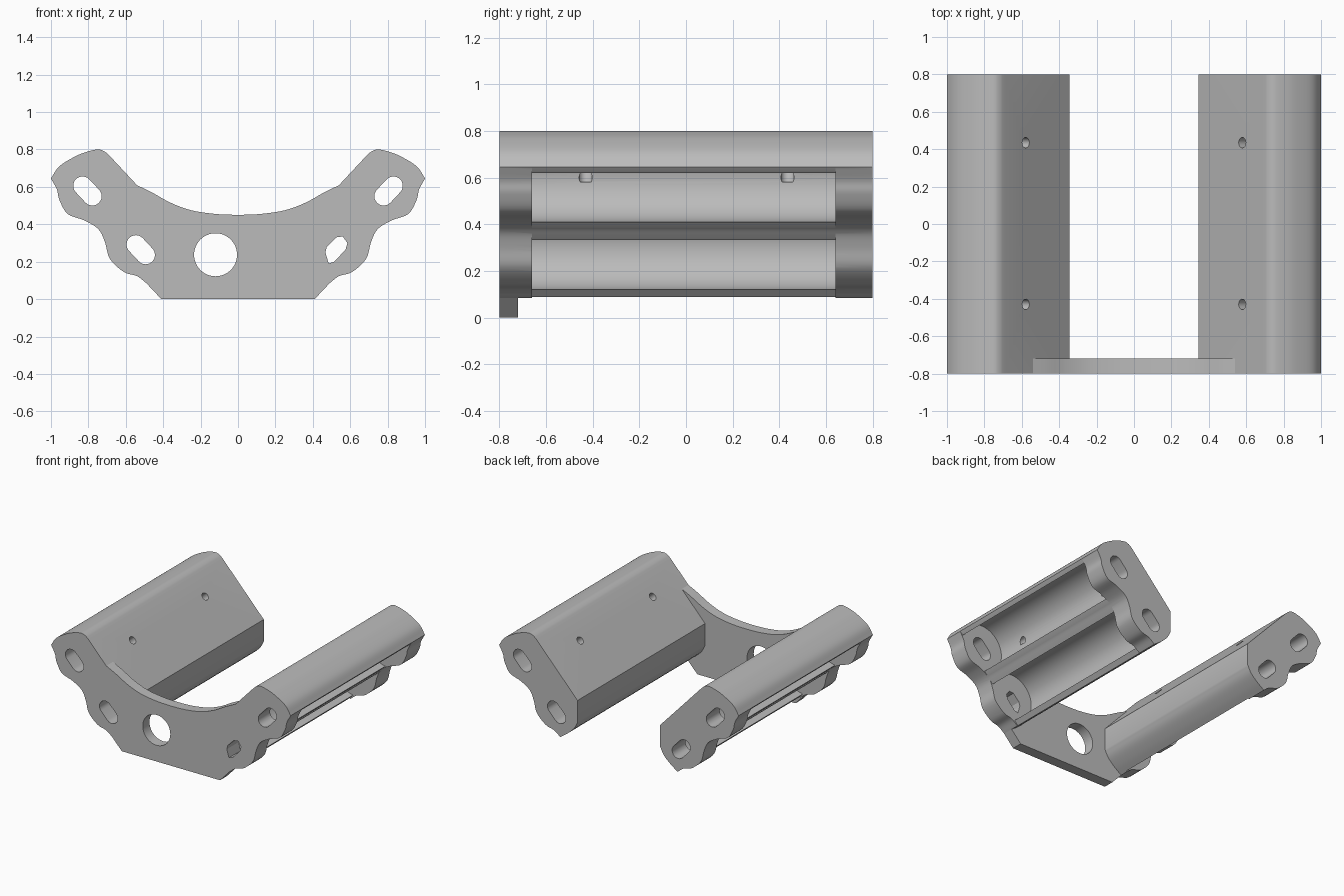
import bpy, bmesh, math
from mathutils import Vector

if "Cube" in bpy.data.objects:
    bpy.data.objects.remove(bpy.data.objects["Cube"])

grey = bpy.data.materials.new("plain grey")
grey.use_nodes = True
grey.diffuse_color = (0.5, 0.5, 0.5, 1)
grey.node_tree.nodes["Principled BSDF"].inputs["Base Color"].default_value = (0.5, 0.5, 0.5, 1)


def smooth(pts, steps=5):
    """Rounded path through a few points."""
    p = [Vector(q) for q in pts]
    p = [2 * p[0] - p[1]] + p + [2 * p[-1] - p[-2]]
    out = []
    for a, b, c, d in zip(p, p[1:], p[2:], p[3:]):
        for i in range(steps):
            t = i / steps
            out.append((2 * b + (c - a) * t + (2 * a - 5 * b + 4 * c - d) * t * t
                        + (3 * b - a - 3 * c + d) * t ** 3) / 2)
    return [tuple(v) for v in out] + [tuple(pts[-1])]


def prism(name, outline, y0, y1, side=1):
    """Extrude an x-z outline along y."""
    bm = bmesh.new()
    face = bm.faces.new([bm.verts.new((side * x, y0, z)) for x, z in outline])
    new = bmesh.ops.extrude_face_region(bm, geom=[face])["geom"]
    bmesh.ops.translate(bm, vec=(0, y1 - y0, 0),
                        verts=[v for v in new if isinstance(v, bmesh.types.BMVert)])
    bmesh.ops.recalc_face_normals(bm, faces=bm.faces)
    mesh = bpy.data.meshes.new(name)
    bm.to_mesh(mesh)
    bm.free()
    mesh.materials.append(grey)
    ob = bpy.data.objects.new(name, mesh)
    bpy.context.collection.objects.link(ob)
    return ob


def circle(cx, cz, r, n=48):
    return [(cx + r * math.cos(2 * math.pi * i / n), cz + r * math.sin(2 * math.pi * i / n))
            for i in range(n)]


def slot(cx, cz, half=0.038, r=0.05, tilt=math.radians(47)):
    pts = []
    for i in range(26):
        a = tilt - math.pi / 2 + math.pi * (i if i < 13 else i - 1) / 12
        s = half if i < 13 else -half
        pts.append((cx + s * math.cos(tilt) + r * math.cos(a),
                    cz + s * math.sin(tilt) + r * math.sin(a)))
    return pts


def cut(target, cutters):
    """Subtract the cutters, then remove them."""
    for c in cutters:
        m = target.modifiers.new("cut", "BOOLEAN")
        m.operation, m.solver, m.object = "DIFFERENCE", "EXACT", c
    dg = bpy.context.evaluated_depsgraph_get()
    mesh = bpy.data.meshes.new_from_object(target.evaluated_get(dg))
    target.modifiers.clear()
    target.data = mesh
    for c in cutters:
        bpy.data.objects.remove(c)


def finish(ob):
    bpy.ops.object.select_all(action="DESELECT")
    ob.select_set(True)
    bpy.context.view_layer.objects.active = ob
    bpy.ops.object.shade_smooth_by_angle(angle=math.radians(28))


# Shared outlines, drawn for the +x half
corner = (0.345, 0.40)
top_edge = smooth([(0.69, 0.77), (0.715, 0.79), (0.75, 0.80), (0.81, 0.787),
                   (0.87, 0.763), (0.955, 0.71), (1.0, 0.645)])
bumps = smooth([(1.0, 0.645), (0.968, 0.585), (0.955, 0.53), (0.91, 0.455), (0.82, 0.42),
                (0.745, 0.372), (0.71, 0.30), (0.685, 0.215), (0.61, 0.145),
                (0.54, 0.123), (0.49, 0.085)])
under = smooth([(0.49, 0.085), (0.43, 0.128), (0.375, 0.18), (0.345, 0.235)])
arm_outline = [corner] + top_edge + bumps[1:] + under[1:]

# Open side of the cell bays: plane through the outer rim and the lower tip
rim, tip = Vector((1.0, 0.645)), Vector((0.485, 0.09))
along = (rim - tip).normalized()
out = Vector((along.y, -along.x))
hi, lo = rim + along * 0.06, tip - along * 0.06
open_side = [tuple(v) for v in (hi, hi + out * 0.3, lo + out * 0.3, lo)]

# Arms with two round cell bays each
for side, label in ((1, "left"), (-1, "right")):
    arm = prism(label + "_arm", arm_outline, -0.8, 0.8, side)
    cutters = [prism("opening_cutter", open_side, -0.66, 0.64, side)]
    for cx, cz in ((0.807, 0.583), (0.54, 0.293)):
        cutters.append(prism("bay_cutter", circle(cx, cz, 0.175, 64), -0.66, 0.64, side))
    # Contact slots through both ends
    cutters.append(prism("slot_cutter", slot(0.805, 0.578), -1, 1, side))
    low_front = slot(0.52, 0.264)
    if side == 1:
        low_front = [(0.467, 0.25), (0.485, 0.19), (0.515, 0.2), (0.575, 0.265),
                     (0.585, 0.3), (0.56, 0.335), (0.525, 0.33), (0.475, 0.28)]
    cutters.append(prism("slot_cutter", low_front, -1, -0.3, side))
    cutters.append(prism("slot_cutter", slot(0.52, 0.264), 0.3, 1, side))
    # Screw holes through the sloped inner face
    for y in (-0.43, 0.435):
        c = prism("screw_cutter", circle(0, 0, 0.028, 20), -0.07, 0.07)
        c.rotation_mode = "QUATERNION"
        c.rotation_quaternion = Vector((0, 1, 0)).rotation_difference(
            Vector((side * out.x, 0, out.y)))
        c.location = (side * 0.59, y, 0.64)
        cutters.append(c)
    cut(arm, cutters)
    finish(arm)

# Front bridge plate fitted between the arms, with an arched top
arch = smooth([(0.0, 0.45), (0.12, 0.455), (0.25, 0.475), (0.36, 0.515), (0.46, 0.57),
               (0.54, 0.609)])
half = arch + [corner] + under[::-1] + [(0.41, 0.0)]
bridge = prism("bridge_plate", half + [(-x, z) for x, z in half[:0:-1]], -0.8, -0.72)
cut(bridge, [prism("cable_cutter", circle(-0.12, 0.237, 0.115), -1, -0.5)])
finish(bridge)
